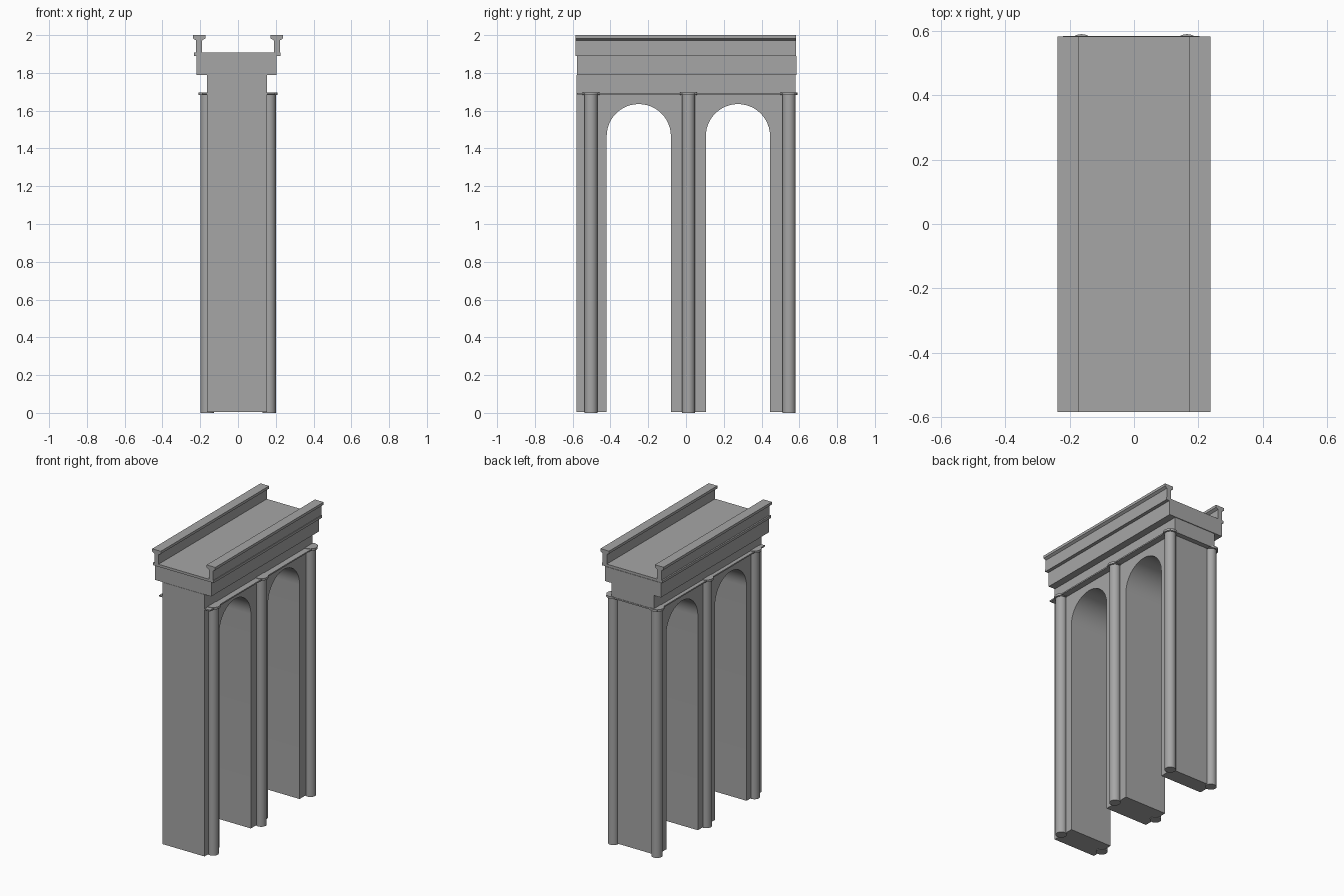
import bpy, bmesh, math

cube = bpy.data.objects.get("Cube")
if cube:
    bpy.data.objects.remove(cube, do_unlink=True)

STONE = (0.38, 0.38, 0.38, 1.0)
stone = bpy.data.materials.new("grey stone")
stone.use_nodes = True
stone.diffuse_color = STONE
stone.node_tree.nodes["Principled BSDF"].inputs["Base Color"].default_value = STONE


def finish(name, bm, smooth=False):
    bmesh.ops.recalc_face_normals(bm, faces=bm.faces)
    mesh = bpy.data.meshes.new(name)
    bm.to_mesh(mesh)
    bm.free()
    mesh.materials.append(stone)
    obj = bpy.data.objects.new(name, mesh)
    bpy.context.collection.objects.link(obj)
    if smooth:
        bpy.ops.object.select_all(action='DESELECT')
        obj.select_set(True)
        bpy.context.view_layer.objects.active = obj
        bpy.ops.object.shade_smooth_by_angle(angle=math.radians(35))
    return obj


def prism(name, points, offset, smooth=False):
    """Extrude a closed outline along an offset."""
    bm = bmesh.new()
    face = bm.faces.new([bm.verts.new(p) for p in points])
    new = bmesh.ops.extrude_face_region(bm, geom=[face])["geom"]
    bmesh.ops.translate(bm, vec=offset,
                        verts=[v for v in new if isinstance(v, bmesh.types.BMVert)])
    return finish(name, bm, smooth)


def box(name, x0, x1, y0, y1, z0, z1):
    corners = [(x0, y0, z0), (x1, y0, z0), (x1, y1, z0), (x0, y1, z0)]
    return prism(name, corners, (0, 0, z1 - z0))


def cylinder(name, x, y, z0, z1, radius, segments=32):
    ring = [(x + radius * math.cos(math.tau * i / segments),
             y + radius * math.sin(math.tau * i / segments), z0)
            for i in range(segments)]
    return prism(name, ring, (0, 0, z1 - z0), True)


# Arched wall: one outline stepping over both openings
WALL_TOP, ARCH_R, SPRING, STEPS = 1.69, 0.17, 1.465, 24
outline = [(-0.58, 0.005)]
for centre in (-0.25, 0.275):
    outline.append((centre - ARCH_R, 0.005))
    for i in range(STEPS + 1):
        a = math.pi * (1 - i / STEPS)
        outline.append((centre + ARCH_R * math.cos(a), SPRING + ARCH_R * math.sin(a)))
    outline.append((centre + ARCH_R, 0.005))
outline += [(0.55, 0.005), (0.55, WALL_TOP), (-0.58, WALL_TOP)]
prism("arched_wall", [(-0.163, y, z) for y, z in outline], (0.316, 0, 0), True)

# Columns with thin round capitals, one pair per pier
for pier, y in (("front", -0.503), ("middle", 0.013), ("back", 0.545)):
    for side, x in (("right", -0.163), ("left", 0.165)):
        cylinder(f"{pier}_{side}_column", x, y, 0.0, 1.685, 0.035)
        cylinder(f"{pier}_{side}_capital", x, y, 1.682, 1.697, 0.045)

# Entablature, stepping outwards
box("ledge", -0.19, 0.195, -0.578, 0.583, 1.685, 1.694)
box("frieze", -0.164, 0.154, -0.58, 0.58, 1.69, 1.79)
box("cornice", -0.22, 0.203, -0.578, 0.585, 1.79, 1.89)
box("deck", -0.232, 0.226, -0.585, 0.582, 1.89, 1.907)

# Parapets with a flared coping, mirrored across the deck
coping = [(0.19, 1.905), (0.222, 1.905), (0.222, 1.972), (0.238, 1.982),
          (0.238, 2.0), (0.173, 2.0), (0.173, 1.982), (0.19, 1.972)]
for side, s in (("right", -1), ("left", 1)):
    prism(f"{side}_parapet", [(s * x, -0.585, z) for x, z in coping], (0, 1.167, 0))
